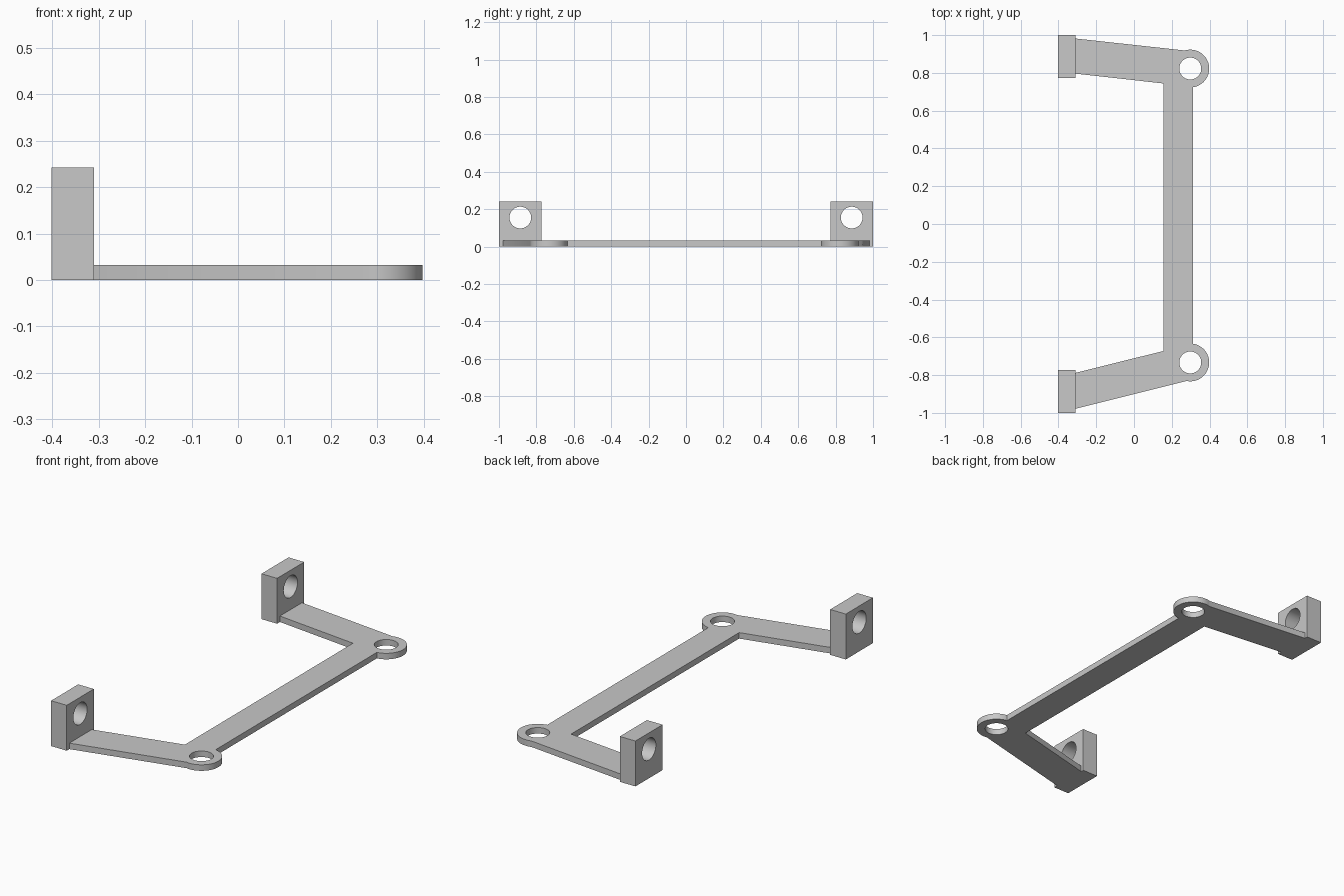
import bpy
import bmesh
from math import cos, sin, radians, pi

THICK = 0.032            # flat plate thickness
BLOCK_X = (-0.402, -0.31)
BLOCK_TOP = 0.242
HOLE_R = 0.058
EYE_R = 0.1
REAR_PIVOT = (0.298, 0.823)
FRONT_PIVOT = (0.298, -0.733)

if "Cube" in bpy.data.objects:
    bpy.data.objects.remove(bpy.data.objects["Cube"], do_unlink=True)

grey = bpy.data.materials.new("plain grey")
grey.use_nodes = True
colour = (0.58, 0.58, 0.58, 1)
grey.diffuse_color = colour
grey.node_tree.nodes["Principled BSDF"].inputs["Base Color"].default_value = colour


def prism(name, outline, height):
    """Extrude a flat outline upward from the ground."""
    bm = bmesh.new()
    face = bm.faces.new([bm.verts.new((x, y, 0)) for x, y in outline])
    top = bmesh.ops.extrude_face_region(bm, geom=[face])["geom"]
    bmesh.ops.translate(bm, vec=(0, 0, height),
                        verts=[v for v in top if isinstance(v, bmesh.types.BMVert)])
    bmesh.ops.recalc_face_normals(bm, faces=bm.faces)
    mesh = bpy.data.meshes.new(name)
    bm.to_mesh(mesh)
    bm.free()
    mesh.materials.append(grey)
    obj = bpy.data.objects.new(name, mesh)
    bpy.context.collection.objects.link(obj)
    return obj


def drill(obj, centre, rotation=(0, 0, 0)):
    """Cut a round through hole and remove the cutter."""
    bpy.ops.mesh.primitive_cylinder_add(vertices=64, radius=HOLE_R, depth=0.3,
                                        location=centre, rotation=rotation)
    cutter = bpy.context.object
    cutter.hide_render = True
    cutter.data.materials.append(grey)
    mod = obj.modifiers.new("hole", "BOOLEAN")
    mod.operation = "DIFFERENCE"
    mod.solver = "EXACT"
    mod.object = cutter
    bpy.context.view_layer.objects.active = obj
    bpy.ops.object.modifier_apply(modifier=mod.name)
    bpy.data.objects.remove(cutter, do_unlink=True)


def smooth(obj):
    bpy.ops.object.select_all(action="DESELECT")
    obj.select_set(True)
    bpy.context.view_layer.objects.active = obj
    bpy.ops.object.shade_smooth_by_angle(angle=radians(30))


def arc(centre, start, end, steps=32):
    angles = [radians(start + (end - start) * i / steps) for i in range(steps + 1)]
    return [(centre[0] + EYE_R * cos(a), centre[1] + EYE_R * sin(a)) for a in angles]


# Flat bracket: two splayed arms, a long bar and rounded eyes at the corners
outline = [(-0.31, -0.978)]
outline += arc(FRONT_PIVOT, -101, 82)
outline += arc(REAR_PIVOT, -82, 107)
outline += [(-0.31, 0.982), (-0.31, 0.796), (0.157, 0.744),
            (0.157, -0.672), (-0.31, -0.788)]
plate = prism("bracket_plate", outline, THICK)
for pivot in (FRONT_PIVOT, REAR_PIVOT):
    drill(plate, (*pivot, 0))
smooth(plate)

# Upright mounting blocks at the arm ends, drilled sideways
x0, x1 = BLOCK_X
for name, y0, y1 in (("front_mount_block", -1, -0.772),
                     ("rear_mount_block", 0.772, 1)):
    block = prism(name, [(x0, y0), (x1, y0), (x1, y1), (x0, y1)], BLOCK_TOP)
    drill(block, ((x0 + x1) / 2, (y0 + y1) / 2, 0.155), (0, pi / 2, 0))
    smooth(block)
